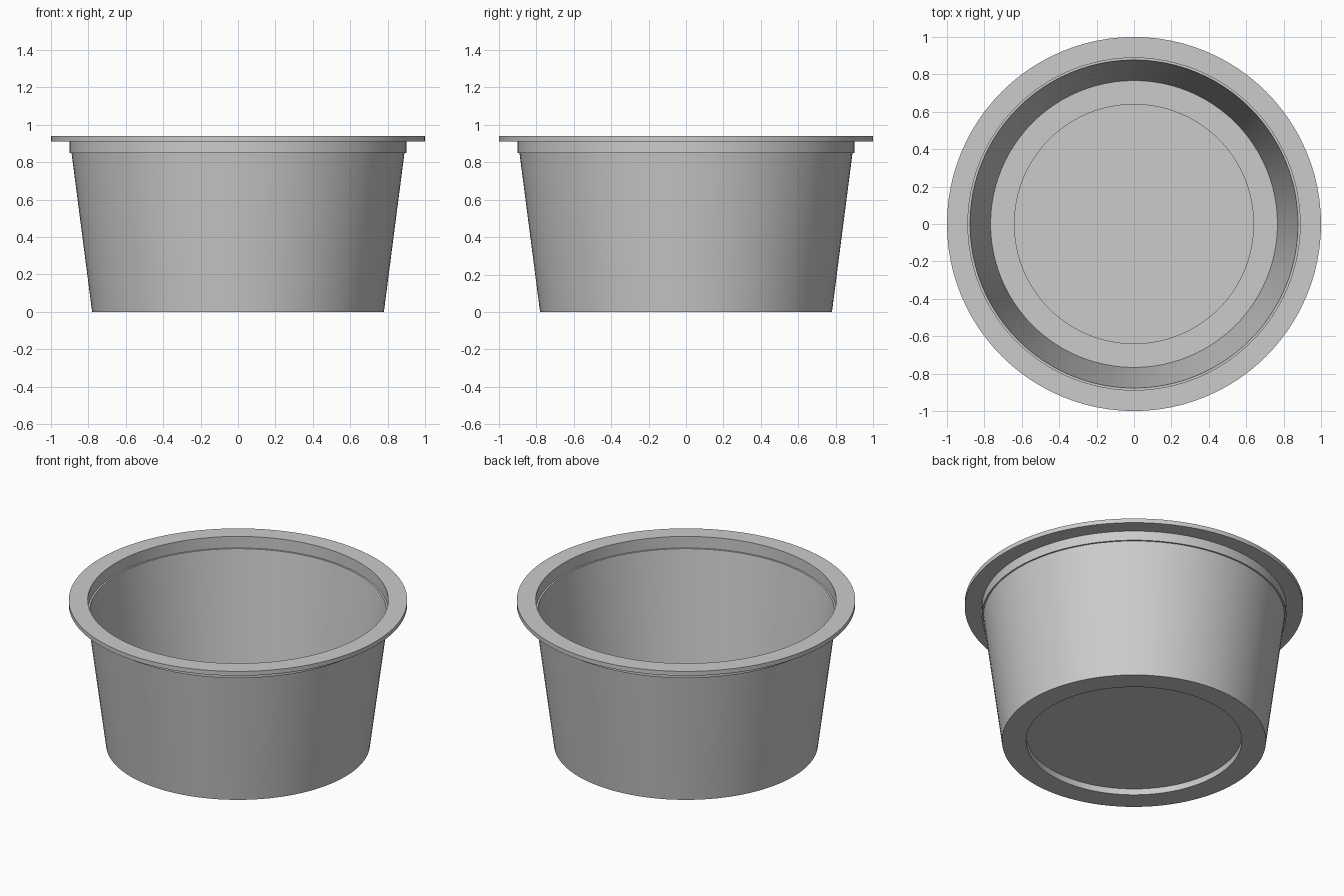
import bpy, bmesh, math

cube = bpy.data.objects.get("Cube")
if cube:
    bpy.data.objects.remove(cube, do_unlink=True)

# Plain grey plastic
grey = bpy.data.materials.new("light grey plastic")
grey.use_nodes = True
colour = (0.6, 0.6, 0.6, 1)
grey.diffuse_color = colour
grey.node_tree.nodes["Principled BSDF"].inputs["Base Color"].default_value = colour


def lathe(name, profile, segments=96):
    """Spin a closed (radius, height) profile around the z axis."""
    bm = bmesh.new()
    verts = [bm.verts.new((r, 0, z)) for r, z in profile]
    edges = [bm.edges.new(pair) for pair in zip(verts, verts[1:])]
    bmesh.ops.spin(bm, geom=verts + edges, cent=(0, 0, 0), axis=(0, 0, 1),
                   angle=math.tau, steps=segments, use_duplicate=False)
    bmesh.ops.remove_doubles(bm, verts=bm.verts, dist=0.0005)
    bmesh.ops.recalc_face_normals(bm, faces=bm.faces)
    mesh = bpy.data.meshes.new(name)
    bm.to_mesh(mesh)
    bm.free()
    mesh.materials.append(grey)
    obj = bpy.data.objects.new(name, mesh)
    bpy.context.collection.objects.link(obj)
    bpy.ops.object.select_all(action="DESELECT")
    obj.select_set(True)
    bpy.context.view_layer.objects.active = obj
    bpy.ops.object.shade_smooth_by_angle(angle=math.radians(25))
    return obj


# Tapered cup: recessed underside, outer wall, stepped collar, flat lip,
# inner collar ledge, inner wall and raised floor
underside = [(0, 0.04), (0.637, 0.04), (0.637, 0)]
outside = [(0.78, 0), (0.89, 0.85), (0.90, 0.85), (0.90, 0.912)]
lip = [(1, 0.912), (1, 0.94), (0.888, 0.94)]
inside = [(0.888, 0.865), (0.877, 0.865), (0.767, 0.02)]
floor = [(0.642, 0.02), (0.642, 0.06), (0, 0.06)]
lathe("cup", underside + outside + lip + inside + floor)
